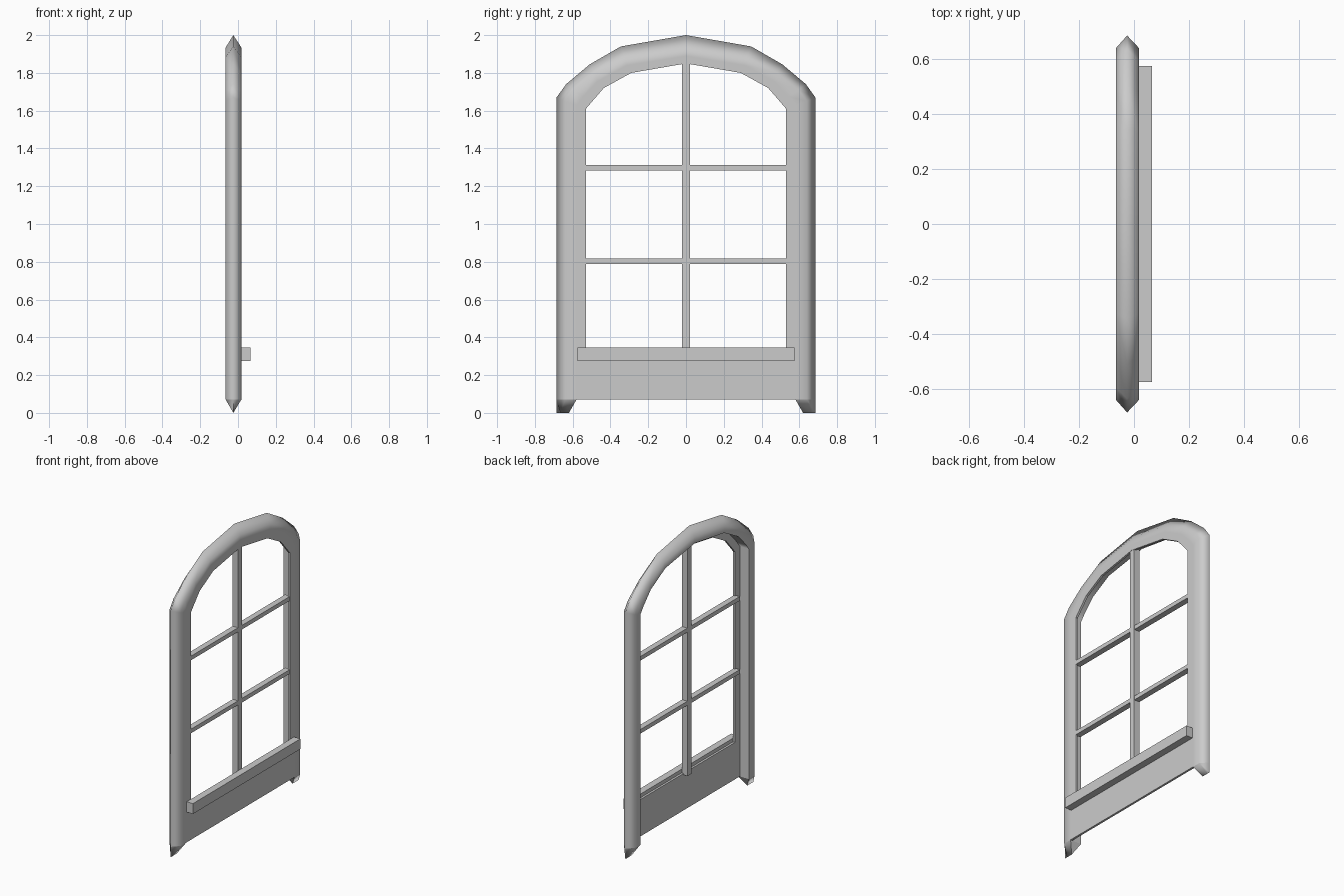
import bpy, bmesh

if "Cube" in bpy.data.objects:
    bpy.data.objects.remove(bpy.data.objects["Cube"])

FRONT, BACK, MID, PLATE = 0.0175, -0.065, -0.025, 0.003

# half outlines (y, z) from foot to crown
foot_ridge, foot_shoulder, foot_inner = (0.685, 0), (0.665, 0), (0.62, 0)
ridge = [(0.685, 0.07), (0.685, 1.67), (0.635, 1.74), (0.51, 1.845), (0.345, 1.94), (0, 2.0)]
shoulder = [(0.64, 0.07), (0.64, 1.65), (0.595, 1.71), (0.48, 1.80), (0.325, 1.885), (0, 1.935)]
rebate = [(0.58, 0.07), (0.58, 1.63), (0.545, 1.675), (0.47, 1.755), (0.315, 1.84), (0, 1.89)]
opening = [(0.53, 0.07), (0.53, 1.61), (0.50, 1.645), (0.435, 1.72), (0.29, 1.80), (0, 1.85)]


def full(half):
    return half + [(-y, z) for y, z in reversed(half[:-1])]


def sweep(name, rails, soft_rails=()):
    """Skin a closed section made of rails (x list, outline) along the arch."""
    bm = bmesh.new()
    grid = []
    for xs, half in rails:
        xs = xs + xs[-2::-1]
        grid.append([bm.verts.new((x, y, z)) for x, (y, z) in zip(xs, full(half))])
    n, m = len(grid), len(grid[0])
    for i in range(n):
        a, b = grid[i], grid[(i + 1) % n]
        for j in range(m - 1):
            f = bm.faces.new((a[j], a[j + 1], b[j + 1], b[j]))
            f.smooth = bool(soft_rails)
    for j in (0, m - 1):
        bm.faces.new([g[j] for g in grid])
    # keep the inner corners crisp, the outer moulding soft
    for i in range(n):
        if i not in soft_rails:
            for j in range(m - 1):
                bm.edges.get((grid[i][j], grid[i][j + 1])).smooth = False
        for j in (1, m - 2):
            bm.edges.get((grid[i][j], grid[(i + 1) % n][j])).smooth = False
    bmesh.ops.remove_doubles(bm, verts=bm.verts, dist=1e-4)
    bmesh.ops.dissolve_degenerate(bm, edges=bm.edges, dist=1e-4)
    bmesh.ops.recalc_face_normals(bm, faces=bm.faces)
    me = bpy.data.meshes.new(name)
    bm.to_mesh(me)
    bm.free()
    ob = bpy.data.objects.new(name, me)
    bpy.context.collection.objects.link(ob)
    if soft_rails:
        mod = ob.modifiers.new("flat_faces", "WEIGHTED_NORMAL")
        mod.keep_sharp = True
        mod.weight = 100
    return ob


def box(name, x0, x1, y0, y1, z0, z1):
    bpy.ops.mesh.primitive_cube_add(size=1, location=((x0 + x1) / 2, (y0 + y1) / 2, (z0 + z1) / 2))
    ob = bpy.context.object
    ob.name = name
    ob.scale = (x1 - x0, y1 - y0, z1 - z0)
    return ob


def xs(x, tip=False):
    return ([MID] if tip else []) + [x] * len(ridge)


# arched outer frame with pointed edge and tapered feet
sweep("arched_frame", [
    (xs(MID, True), [foot_ridge] + ridge),
    (xs(FRONT, True), [foot_shoulder] + shoulder),
    (xs(FRONT, True), [foot_inner] + rebate),
    (xs(BACK, True), [foot_inner] + rebate),
    (xs(BACK, True), [foot_shoulder] + shoulder),
], soft_rails=(0, 1, 4))

# thin inner lip around the opening
sweep("opening_lip", [
    (xs(FRONT), rebate), (xs(FRONT), opening),
    (xs(PLATE), opening), (xs(PLATE), rebate),
])

# bottom panel and sill
box("bottom_panel", PLATE, FRONT, -0.53, 0.53, 0.07, 0.32)
box("sill", FRONT, 0.065, -0.575, 0.575, 0.275, 0.345)

# glazing bars
box("vertical_bar", -0.026, 0.016, -0.021, 0.021, 0.31, 1.86)
for i, z in enumerate((0.803, 1.298)):
    box(f"horizontal_bar_{i + 1}", -0.025, 0.015, -0.54, 0.54, z - 0.014, z + 0.014)
